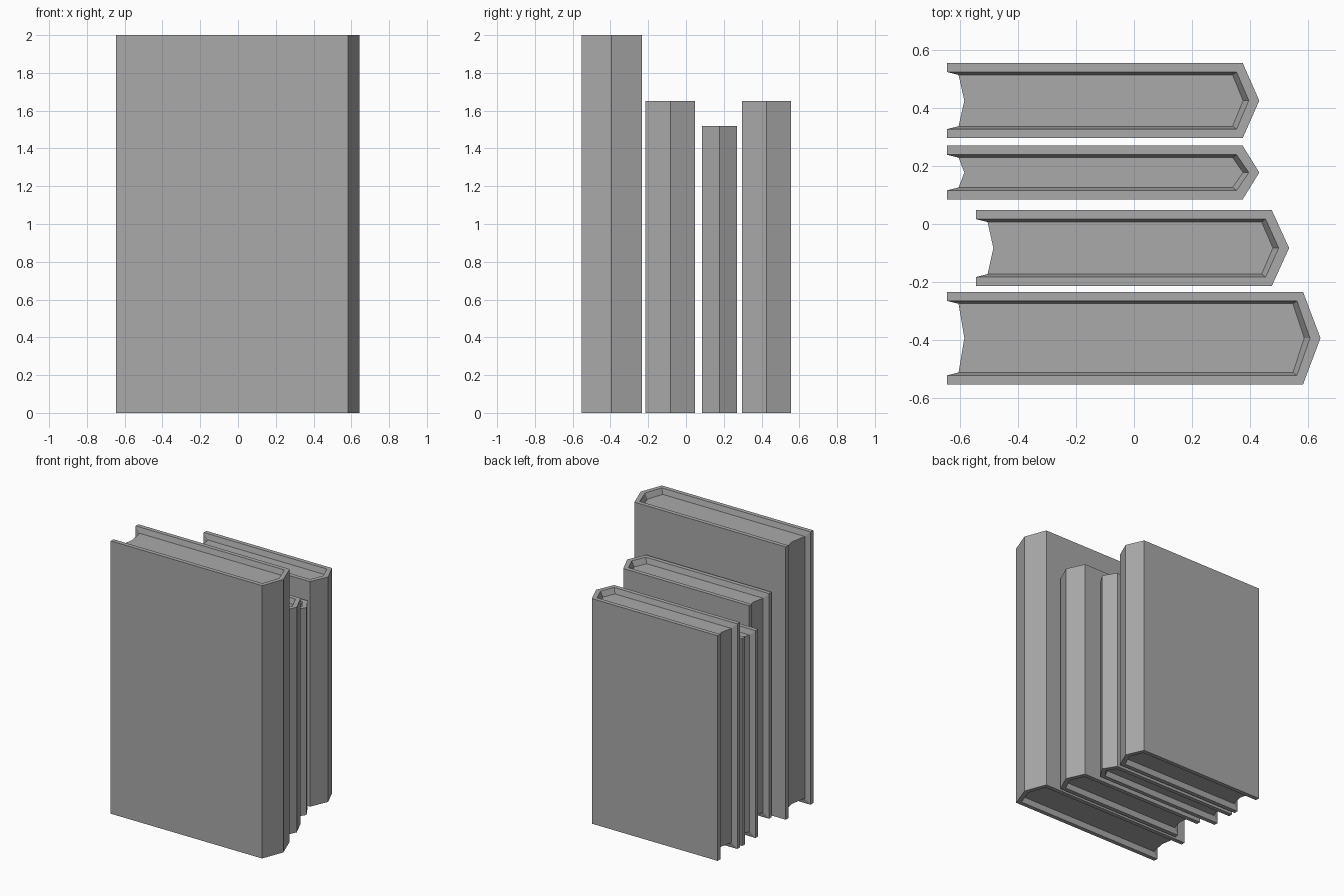
import bpy
import bmesh

cube = bpy.data.objects.get("Cube")
if cube:
    bpy.data.objects.remove(cube, do_unlink=True)

grey = bpy.data.materials.new("plain_grey")
grey.use_nodes = True
colour = (0.4, 0.4, 0.4, 1)
grey.diffuse_color = colour
grey.node_tree.nodes["Principled BSDF"].inputs["Base Color"].default_value = colour

RECESS = 0.04


def outline(fore, corner, tip, low, high):
    """C-shaped profile: fore edge, pointed spine, fore edge."""
    mid = (low + high) / 2
    return [(fore, low), (corner, low), (tip, mid), (corner, high), (fore, high)]


def book(name, fore, corner, tip, low, high, height):
    bm = bmesh.new()

    def ring(points, z):
        return [bm.verts.new((x, y, z)) for x, y in points]

    def strip(a, b):
        for i in range(len(a) - 1):
            bm.faces.new((a[i], a[i + 1], b[i + 1], b[i]))

    # Cover outside, cover rim and recessed page edge
    cover = outline(fore, corner, tip, low, high)
    rim = outline(fore, corner - 0.021, tip - 0.036, low + 0.031, high - 0.031)
    page = outline(fore + 0.04, corner - 0.035, tip - 0.056, low + 0.041, high - 0.041)
    hollow = (fore + 0.06, (low + high) / 2)

    ends = []
    for z, page_z in ((0, RECESS), (height, height - RECESS)):
        c, r, p = ring(cover, z), ring(rim, z), ring(page, page_z)
        h = ring([hollow], page_z)[0]
        strip(c, r)
        strip(r, p)
        bm.faces.new(p + [h])
        ends.append((c, r, p, h))

    # Outer cover, cover edges and concave page fore edge
    (c0, r0, p0, h0), (c1, r1, p1, h1) = ends
    strip(c0, c1)
    for i in (0, -1):
        strip([c0[i], r0[i], p0[i], h0], [c1[i], r1[i], p1[i], h1])

    bmesh.ops.recalc_face_normals(bm, faces=bm.faces)
    mesh = bpy.data.meshes.new(name)
    bm.to_mesh(mesh)
    bm.free()
    mesh.materials.append(grey)
    obj = bpy.data.objects.new(name, mesh)
    bpy.context.collection.objects.link(obj)


book("front_tall_book", -0.645, 0.583, 0.643, -0.553, -0.234, 2.0)
book("middle_thick_book", -0.545, 0.475, 0.535, -0.214, 0.048, 1.65)
book("thin_short_book", -0.645, 0.375, 0.432, 0.085, 0.27, 1.52)
book("back_book", -0.645, 0.375, 0.432, 0.296, 0.555, 1.65)
